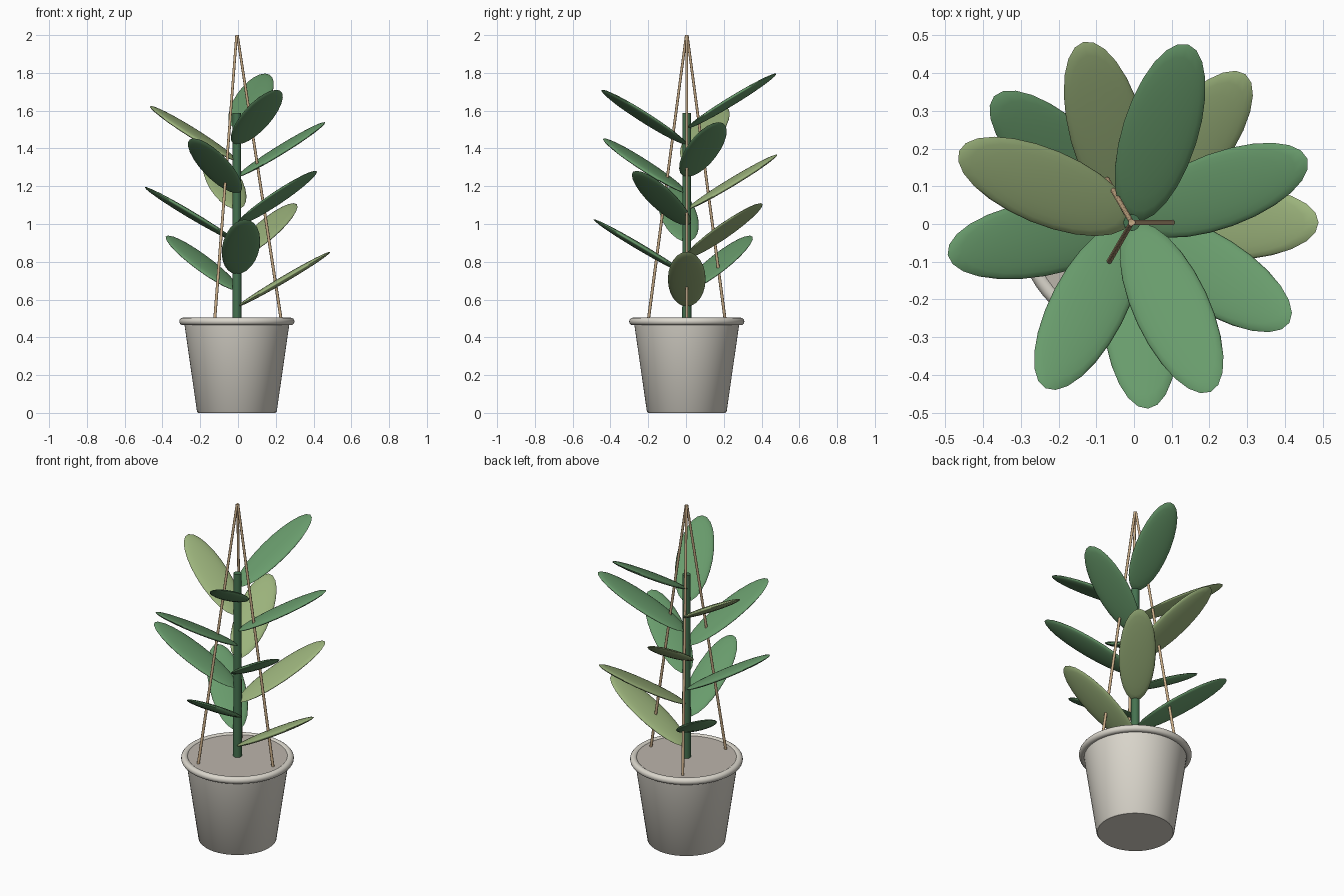
import bpy
import bmesh
import math
from mathutils import Matrix, Vector

cube = bpy.data.objects.get("Cube")
if cube:
    bpy.data.objects.remove(cube)


def material(name, rgb):
    mat = bpy.data.materials.new(name)
    mat.use_nodes = True
    mat.diffuse_color = (*rgb, 1)
    bsdf = mat.node_tree.nodes["Principled BSDF"]
    bsdf.inputs["Base Color"].default_value = (*rgb, 1)
    bsdf.inputs["Roughness"].default_value = 0.7
    return mat


LEAF_GREEN = material("leaf green", (0.14, 0.33, 0.15))
YOUNG_GREEN = material("young leaf green", (0.33, 0.45, 0.20))
STEM_GREEN = material("stem green", (0.06, 0.17, 0.08))
POT_WHITE = material("pot off-white", (0.70, 0.67, 0.60))
SOIL_GREY = material("soil warm grey", (0.50, 0.46, 0.41))
BAMBOO = material("bamboo tan", (0.58, 0.41, 0.24))

AXIS = Vector((-0.006, 0.004, 0))  # the stem line
POT_TOP = 0.497


def add_object(name, bm, mat, angle=40):
    mesh = bpy.data.meshes.new(name)
    bmesh.ops.recalc_face_normals(bm, faces=bm.faces)
    bm.to_mesh(mesh)
    bm.free()
    mesh.materials.append(mat)
    obj = bpy.data.objects.new(name, mesh)
    bpy.context.collection.objects.link(obj)
    bpy.ops.object.select_all(action="DESELECT")
    obj.select_set(True)
    bpy.context.view_layer.objects.active = obj
    bpy.ops.object.shade_smooth_by_angle(angle=math.radians(angle))
    return obj


def lathe(name, profile, mat, closed=False, steps=64):
    """Spin an (r, z) profile around the stem line."""
    bm = bmesh.new()
    verts = [bm.verts.new((r, 0, z)) for r, z in profile]
    pairs = list(zip(verts, verts[1:]))
    if closed:
        pairs.append((verts[-1], verts[0]))
    edges = [bm.edges.new(p) for p in pairs]
    bmesh.ops.spin(bm, geom=verts + edges, axis=(0, 0, 1), cent=(0, 0, 0),
                   angle=math.tau, steps=steps)
    bmesh.ops.remove_doubles(bm, verts=bm.verts, dist=0.0001)
    bmesh.ops.translate(bm, verts=bm.verts, vec=AXIS)
    return add_object(name, bm, mat)


def rod(name, start, end, r1, r2, mat, sides):
    """Tapered round rod between two points."""
    bm = bmesh.new()
    span = end - start
    bmesh.ops.create_cone(bm, cap_ends=True, segments=sides,
                          radius1=r1, radius2=r2, depth=span.length)
    turn = span.to_track_quat("Z", "Y").to_matrix().to_4x4()
    bm.transform(Matrix.Translation(AXIS + (start + end) / 2) @ turn)
    return add_object(name, bm, mat, 50)


# Pot, rolled rim and soil
lathe("pot", [(0, 0), (0.205, 0), (0.211, 0.006), (0.28, 0.485), (0.262, 0.485)], POT_WHITE)
rim = [(0.285 + 0.02 * math.cos(a), 0.484 + 0.02 * math.sin(a))
       for a in (math.tau * i / 16 for i in range(16))]
lathe("pot_rim", rim, POT_WHITE, closed=True)
lathe("soil", [(0, POT_TOP), (0.272, POT_TOP), (0.272, 0.48)], SOIL_GREY)

# Stem
rod("stem", Vector((0, 0, 0.48)), Vector((0, 0, 1.588)), 0.024, 0.022, STEM_GREEN, 16)

# Three support canes meeting at the top
for i in range(3):
    a = math.tau * i / 3
    out = Vector((math.cos(a), math.sin(a), 0))
    rod(f"support_cane_{i + 1}", out * 0.235 + Vector((0, 0, 0.49)),
        out * 0.003 + Vector((0, 0, 1.999)), 0.008, 0.007, BAMBOO, 10)

# Leaves spiral up the stem by the golden angle, every third one young
for i in range(12):
    bm = bmesh.new()
    bmesh.ops.create_uvsphere(bm, u_segments=24, v_segments=12, radius=1)
    bm.transform(Matrix.Translation(AXIS)
                 @ Matrix.Rotation(math.radians(137.5 * i), 4, "Z")
                 @ Matrix.Translation((0.25, 0, 0.708 + 0.0858 * i))
                 @ Matrix.Rotation(math.radians(-30.5), 4, "Y")
                 @ Matrix.Diagonal((0.285, 0.1, 0.018, 1)))
    add_object(f"leaf_{i + 1}", bm, YOUNG_GREEN if i % 3 == 0 else LEAF_GREEN, 80)
